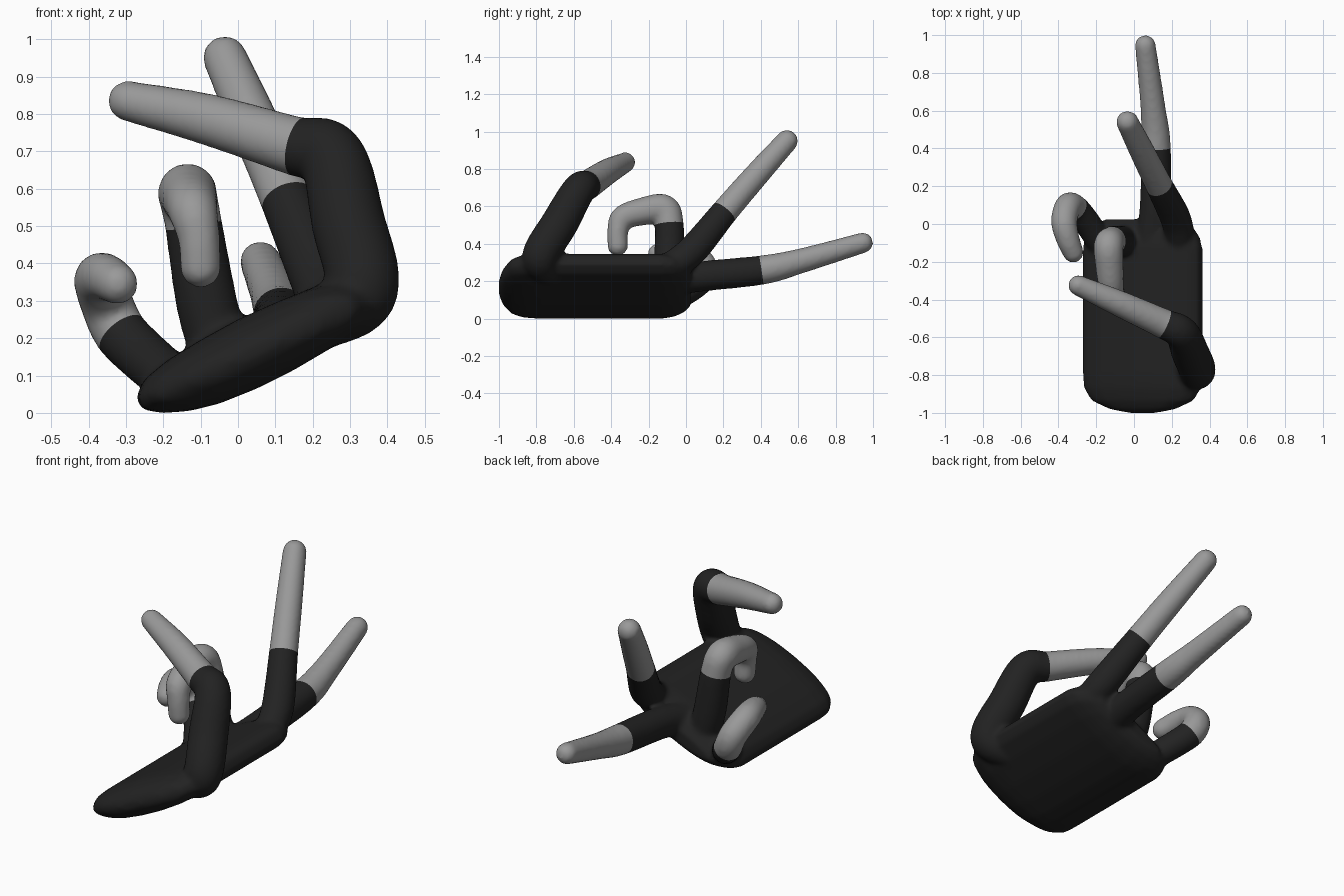
import bpy, bmesh, math
from mathutils import Vector, Matrix, kdtree

if "Cube" in bpy.data.objects:
    bpy.data.objects.remove(bpy.data.objects["Cube"])


def material(name, value):
    m = bpy.data.materials.new(name)
    m.diffuse_color = (value, value, value, 1)
    m.use_nodes = True
    m.node_tree.nodes["Principled BSDF"].inputs["Base Color"].default_value = m.diffuse_color
    return m


glove = material("black glove", 0.016)
skin = material("grey skin", 0.32)

# Digits: (x, y, z, radius) along the bones, and the point where the glove ends
digits = {
    "thumb": ([(0.20, -0.70, 0.24, .08), (0.33, -0.78, 0.325, .098), (0.295, -0.675, 0.51, .100),
               (0.25, -0.575, 0.685, .090), (0.15, -0.525, 0.715, .080),
               (-0.08, -0.42, 0.785, .070), (-0.295, -0.325, 0.835, .055)], 4),
    "index_finger": ([(0.25, -0.10, 0.27, .075), (0.22, 0.03, 0.36, .082), (0.13, 0.21, 0.575, .073),
                      (0.05, 0.37, 0.76, .068), (-0.035, 0.54, 0.95, .060)], 2),
    "middle_finger": ([(0.08, -0.15, 0.19, .08), (0.11, 0.08, 0.225, .082), (0.117, 0.41, 0.26, .079),
                       (0.10, 0.62, 0.31, .067), (0.06, 0.945, 0.405, .056)], 2),
    "ring_finger": ([(-0.05, -0.09, 0.16, .08), (-0.085, -0.09, 0.30, .083), (-0.12, -0.09, 0.51, .078),
                     (-0.135, -0.12, 0.585, .080), (-0.13, -0.22, 0.575, .076),
                     (-0.12, -0.335, 0.54, .067), (-0.105, -0.365, 0.47, .057),
                     (-0.10, -0.365, 0.39, .056)], 2),
    "little_finger": ([(-0.18, -0.10, 0.09, .07), (-0.25, 0.01, 0.15, .072), (-0.315, 0.085, 0.215, .073),
                       (-0.35, 0.09, 0.29, .072), (-0.37, 0.01, 0.355, .070),
                       (-0.35, -0.08, 0.362, .063), (-0.322, -0.15, 0.345, .056)], 2),
}


def spline(p, step=0.018):
    """Catmull-Rom samples of 4D points, with the sample index of each control point"""
    p = [Vector(v) for v in p]
    q = [2 * p[0] - p[1]] + p + [2 * p[-1] - p[-2]]
    out, marks = [], []
    for i in range(1, len(q) - 2):
        a, b, c, d = q[i - 1:i + 3]
        n = max(2, math.ceil((c - b).length / step))
        marks.append(len(out))
        for k in range(n):
            t = k / n
            out.append(0.5 * (2 * b + (c - a) * t + (2 * a - 5 * b + 4 * c - d) * t * t
                              + (3 * b - a - 3 * c + d) * t ** 3))
    marks.append(len(out))
    return out + [p[-1]], marks


bm = bmesh.new()

# Palm: tilted flat section lofted along y with rounded ends
top = [(-0.275, 0.04), (-0.25, 0.09), (-0.19, 0.14), (-0.10, 0.195), (0.0, 0.25),
       (0.10, 0.295), (0.20, 0.335), (0.28, 0.348), (0.34, 0.335)]
bottom = [(0.365, 0.29), (0.34, 0.24), (0.26, 0.18), (0.15, 0.115), (0.05, 0.065),
          (-0.05, 0.025), (-0.13, 0.005), (-0.20, 0.0), (-0.255, 0.008)]
centre = Vector((0.045, 0.165))
along = Vector((0.9, 0.436)).normalized()
across = Vector((-along.y, along.x))
stations = [(-1.0, .25, .2), (-.98, .56, .5), (-.935, .86, .78), (-.87, .98, .95), (-.80, 1, 1),
            (-.45, 1, 1), (-.12, 1, 1), (-.06, .95, .9), (-.01, .82, .72), (.025, .65, .4)]
rings = []
for y, w, h in stations:
    ring = []
    for pt in top + bottom:
        d = Vector(pt) - centre
        v = centre + along * d.dot(along) * w + across * d.dot(across) * h
        ring.append(bm.verts.new((v.x, y, v.y)))
    rings.append(ring)
for r0, r1 in zip(rings, rings[1:]):
    for i in range(len(r0)):
        j = (i + 1) % len(r0)
        bm.faces.new((r0[i], r0[j], r1[j], r1[i]))
bm.faces.new(rings[0])
bm.faces.new(rings[-1])
bmesh.ops.recalc_face_normals(bm, faces=bm.faces[:])

# Digits swept as closely spaced balls
samples, cuffs = [], []
for pts, split in digits.values():
    path, marks = spline(pts)
    m = marks[split]
    for i, s in enumerate(path):
        bmesh.ops.create_icosphere(bm, subdivisions=3, radius=s.w,
                                   matrix=Matrix.Translation(s.xyz))
        samples.append((s.xyz, s.w, i >= m))
    cuffs.append(((path[m].xyz + path[m - 1].xyz) / 2,
                  (path[m].xyz - path[m - 1].xyz).normalized(), path[m].w))

raw = bpy.data.meshes.new("hand")
bm.to_mesh(raw)
bm.free()
hand = bpy.data.objects.new("gloved_hand", raw)
bpy.context.collection.objects.link(hand)

# Fuse everything into one soft skin
fuse = hand.modifiers.new("fuse", 'REMESH')
fuse.mode = 'VOXEL'
fuse.voxel_size = 0.0125
soften = hand.modifiers.new("soften", 'SMOOTH')
soften.factor = 0.5
soften.iterations = 9
deps = bpy.context.evaluated_depsgraph_get()
mesh = bpy.data.meshes.new_from_object(hand.evaluated_get(deps))
hand.modifiers.clear()
hand.data = mesh
mesh.materials.clear()
mesh.materials.append(glove)
mesh.materials.append(skin)

# Cut clean cuff lines, then colour the bare finger ends
bm = bmesh.new()
bm.from_mesh(mesh)
for co, no, r in cuffs:
    faces = [f for f in bm.faces if (f.calc_center_median() - co).length < r * 1.5]
    geom = set(faces)
    for f in faces:
        geom.update(f.edges)
        geom.update(f.verts)
    bmesh.ops.bisect_plane(bm, geom=list(geom), dist=1e-5, plane_co=co, plane_no=no)
tree = kdtree.KDTree(len(samples))
for i, s in enumerate(samples):
    tree.insert(s[0], i)
tree.balance()
for f in bm.faces:
    _, i, dist = tree.find(f.calc_center_median())
    f.material_index = int(samples[i][2] and dist < samples[i][1] * 1.35)
    f.smooth = True
bm.to_mesh(mesh)
bm.free()
